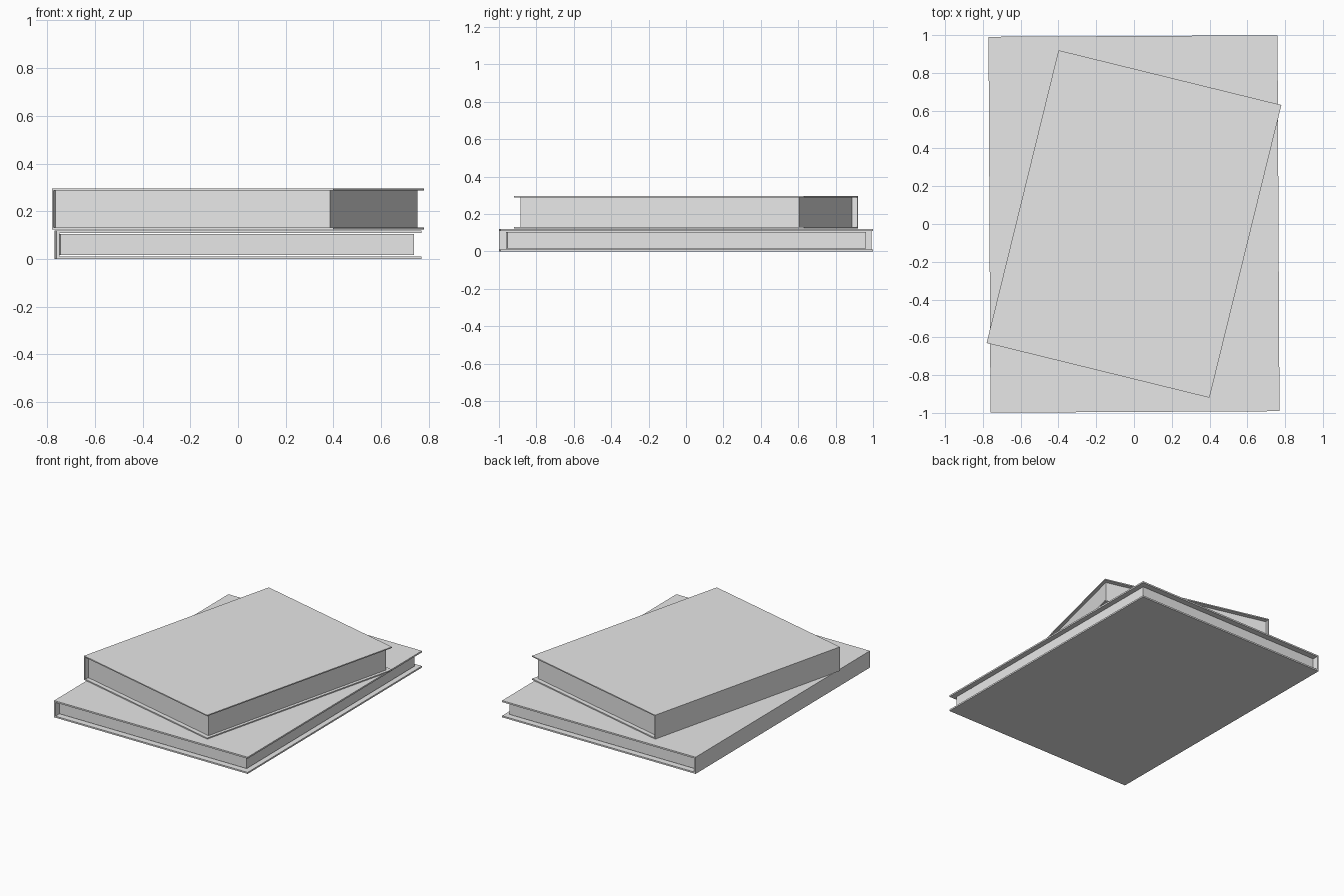
import bpy
import math
from mathutils import Matrix

cube = bpy.data.objects.get("Cube")
if cube:
    bpy.data.objects.remove(cube, do_unlink=True)

grey = bpy.data.materials.new("light_grey")
grey.use_nodes = True
grey.diffuse_color = (0.8, 0.8, 0.8, 1)
grey.node_tree.nodes["Principled BSDF"].inputs["Base Color"].default_value = (0.8, 0.8, 0.8, 1)


def add_mesh(name, verts, faces, placement):
    mesh = bpy.data.meshes.new(name)
    mesh.from_pydata(verts, [], faces)
    mesh.materials.append(grey)
    obj = bpy.data.objects.new(name, mesh)
    bpy.context.collection.objects.link(obj)
    obj.matrix_world = placement
    return obj


def extrude_profile(name, profile, half_depth, placement):
    """Extrude an (x, z) outline, listed counter-clockwise from the front, along y."""
    n = len(profile)
    verts = [(x, y, z) for y in (-half_depth, half_depth) for x, z in profile]
    sides = [(i, i + n, (i + 1) % n + n, (i + 1) % n) for i in range(n)]
    caps = [tuple(range(n)), tuple(reversed(range(n, 2 * n)))]
    return add_mesh(name, verts, sides + caps, placement)


def add_book(name, width, depth, height, board, inset_x, inset_y, gap, base, angle):
    """Hard cover folded around a page block, spine on the -x side."""
    place = Matrix.Translation((0, 0, base)) @ Matrix.Rotation(math.radians(angle), 4, "Z")
    w, t, h = width / 2, board, height

    # Cover: two boards and the spine as one C-shaped profile
    cover = [(-w, 0), (w, 0), (w, t), (-w + t, t),
             (-w + t, h - t), (w, h - t), (w, h), (-w, h)]
    extrude_profile(name + "_cover", cover, depth / 2, place)

    # Page block, set back from the three open edges
    x0, x1 = -w + t + gap, w - inset_x
    z0, z1 = t + gap, h - t - gap
    pages = [(x0, z0), (x1, z0), (x1, z1), (x0, z1)]
    extrude_profile(name + "_pages", pages, depth / 2 - inset_y, place)


add_book("lower_book", 1.53, 1.99, 0.12, 0.011, 0.032, 0.036, 0.005, 0, 0.3)
add_book("upper_book", 1.215, 1.596, 0.172, 0.008, 0.022, 0.031, 0, 0.123, -13.8)
